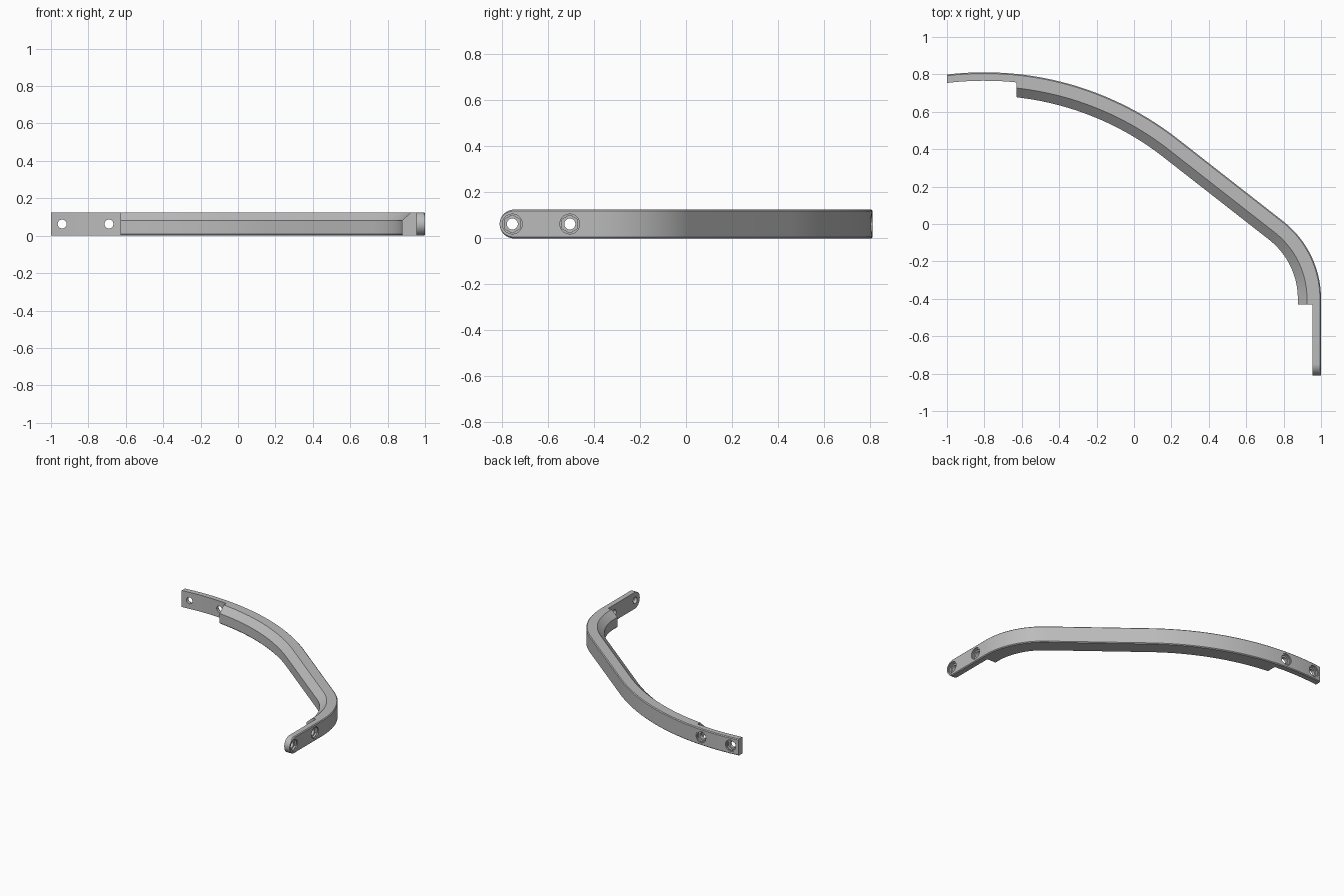
import bpy, bmesh
from math import sin, cos, asin, pi, radians, sqrt
from mathutils import Vector, Matrix

cube = bpy.data.objects.get("Cube")
if cube:
    bpy.data.objects.remove(cube, do_unlink=True)

grey = bpy.data.materials.new("satin_grey")
grey.use_nodes = True
grey.diffuse_color = (0.5, 0.5, 0.5, 1)
grey.node_tree.nodes["Principled BSDF"].inputs["Base Color"].default_value = (0.5, 0.5, 0.5, 1)

H, C, T = 0.125, 0.006, 0.045          # height, edge chamfer, strap thickness
MID = H / 2

# Cross-sections as (depth inward, height); both share one point layout
RIB = [(0, C), (0, H - C), (C, H), (T, H), (0.075, H), (0.124, 0.08),
       (0.124, 0.008), (0.117, 0), (T, 0), (C, 0)]
STRAP = [(min(d, T), z) for d, z in RIB]

# Outer path: large arc, straight tangent, tight arc, straight end
BIG_R, BIG_C = 1.68, Vector((-0.8, 0.811 - 1.68))
SMALL_R, SMALL_C = 0.526, Vector((1 - 0.526, -0.40))
BEND = radians(38.3)
STEP_X, STEP_Y, TIP_Y = -0.628, -0.43, -0.81

stations = []                           # (point, inward normal, section, height scale)


def add(point, normal, section, scale=1):
    stations.append((Vector(point), Vector(normal), section, scale))


def arc(centre, radius, start, end, steps, section, skip=0):
    for i in range(skip, steps + 1):
        a = start + (end - start) * i / steps
        out = Vector((sin(a), cos(a)))
        add(centre + out * radius, -out, section)


# Left strap with ends cut square to the x axis
a0, a1 = asin(-0.2 / BIG_R), asin((STEP_X + 0.8) / BIG_R)
for i in range(11):
    a = a0 + (a1 - a0) * i / 10
    add(BIG_C + Vector((sin(a), cos(a))) * BIG_R, (0, -1), STRAP)
add(stations[-1][0], (0, -1), RIB)
# Ribbed middle
arc(BIG_C, BIG_R, a1, BEND, 24, RIB, skip=1)
arc(SMALL_C, SMALL_R, BEND, pi / 2, 24, RIB)
add((1, STEP_Y), (-1, 0), RIB)
# Right strap with a rounded tip
add((1, STEP_Y), (-1, 0), STRAP)
for i in range(17):
    a = radians(87) * i / 16
    add((1, TIP_Y + MID - MID * sin(a)), (-1, 0), STRAP, cos(a))

# Skin the sections into one closed body
bm = bmesh.new()
rings = []
for p, n, section, s in stations:
    ring = []
    for d, z in section:
        q = p + n * d
        ring.append(bm.verts.new((q.x, q.y, MID + (z - MID) * s)))
    rings.append(ring)
count = len(RIB)
for r0, r1 in zip(rings, rings[1:]):
    for i in range(count):
        j = (i + 1) % count
        bm.faces.new((r0[i], r0[j], r1[j], r1[i]))
bm.faces.new(rings[0])
bm.faces.new(rings[-1])
bmesh.ops.remove_doubles(bm, verts=bm.verts, dist=0.00005)
bmesh.ops.dissolve_degenerate(bm, edges=bm.edges, dist=0.00005)
bmesh.ops.recalc_face_normals(bm, faces=bm.faces)
mesh = bpy.data.meshes.new("curved_bracket")
bm.to_mesh(mesh)
bm.free()
bracket = bpy.data.objects.new("curved_bracket", mesh)
bpy.context.collection.objects.link(bracket)
mesh.materials.append(grey)
bpy.context.view_layer.objects.active = bracket
bracket.select_set(True)


def cut(surface, outward, radius, depth, sides):
    """Cut a round or hexagonal pocket into the outer face."""
    outward = Vector(outward)
    length = depth + 0.05
    centre = Vector(surface) + outward * (0.05 - depth) / 2
    turn = outward.to_track_quat('Z', 'Y').to_matrix().to_4x4()
    bc = bmesh.new()
    bmesh.ops.create_cone(bc, cap_ends=True, segments=sides, radius1=radius,
                          radius2=radius, depth=length,
                          matrix=Matrix.Translation(centre) @ turn)
    m = bpy.data.meshes.new("hole_cutter")
    bc.to_mesh(m)
    bc.free()
    m.materials.append(grey)
    cutter = bpy.data.objects.new("hole_cutter", m)
    cutter.hide_render = True
    bpy.context.collection.objects.link(cutter)
    mod = bracket.modifiers.new("hole", 'BOOLEAN')
    mod.operation, mod.solver, mod.object = 'DIFFERENCE', 'EXACT', cutter
    bpy.ops.object.modifier_apply(modifier=mod.name)
    bpy.data.objects.remove(cutter, do_unlink=True)


# Bolt holes: shallow round recess, hexagonal pocket, through hole
holes = [((x, BIG_C.y + sqrt(BIG_R ** 2 - (x + 0.8) ** 2), MID), (0, 1, 0)) for x in (-0.94, -0.69)]
holes += [((1, y, MID), (1, 0, 0)) for y in (-0.755, -0.505)]
for surface, outward in holes:
    cut(surface, outward, 0.043, 0.008, 32)
    cut(surface, outward, 0.039, 0.022, 6)
    cut(surface, outward, 0.024, 0.06, 32)

bpy.ops.object.shade_smooth_by_angle(angle=radians(25))
